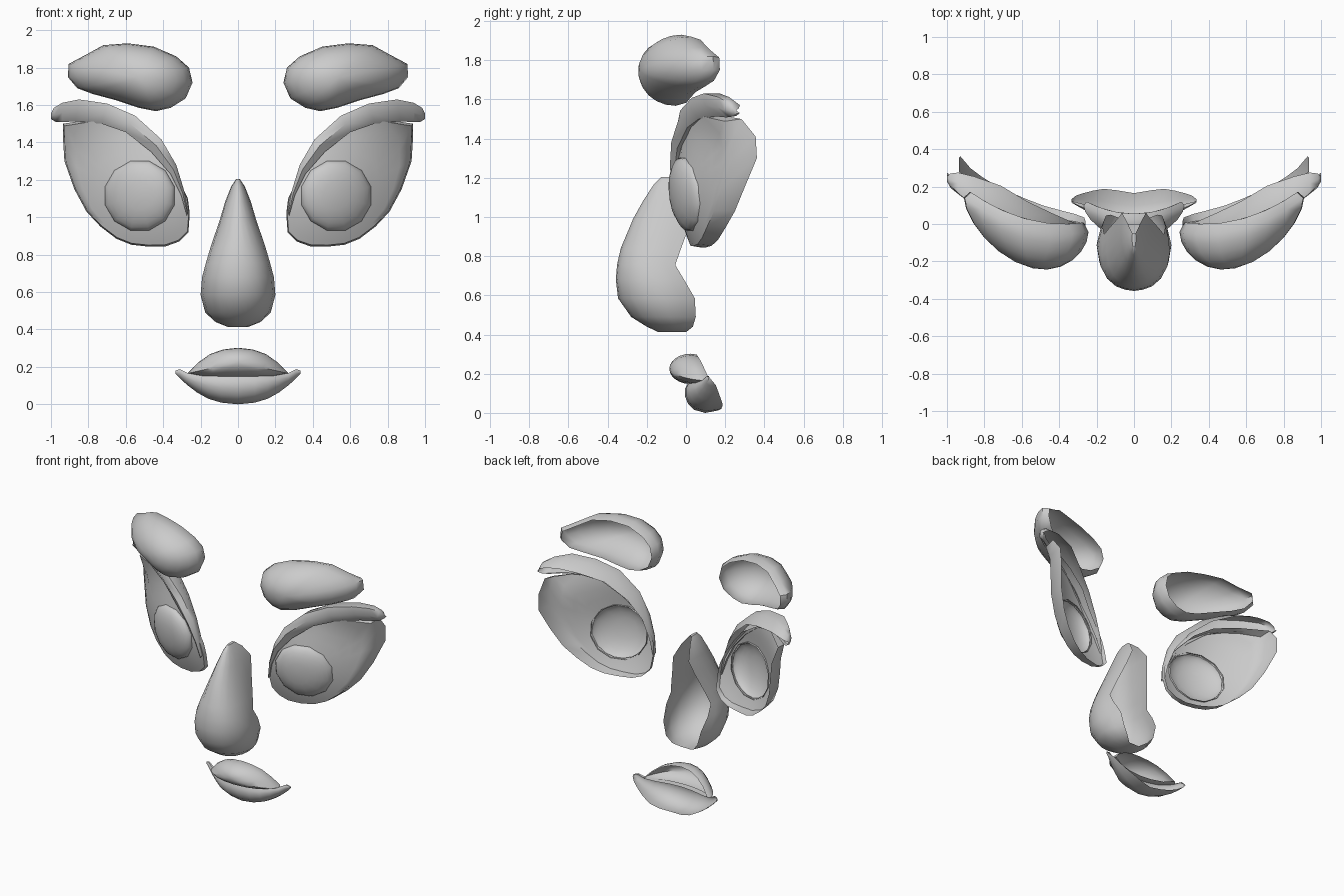
import bpy, bmesh
from math import sin, cos, atan2, radians

if "Cube" in bpy.data.objects:
    bpy.data.objects.remove(bpy.data.objects["Cube"])


def loft(name, rings, closed=True, apex=None, cap_start=False, cap_end=False, mirror=False):
    """Skin a list of equally long point rings."""
    bm = bmesh.new()
    vs = [[bm.verts.new(p) for p in r] for r in rings]
    n = len(vs[0])
    for a, b in zip(vs, vs[1:]):
        for i in range(n if closed else n - 1):
            j = (i + 1) % n
            bm.faces.new((a[i], a[j], b[j], b[i]))
    if apex:
        top = bm.verts.new(apex)
        for i in range(n):
            bm.faces.new((vs[-1][i], vs[-1][(i + 1) % n], top))
    if cap_start:
        bm.faces.new(vs[0])
    if cap_end:
        bm.faces.new(vs[-1])
    bmesh.ops.recalc_face_normals(bm, faces=bm.faces)
    me = bpy.data.meshes.new(name)
    bm.to_mesh(me)
    bm.free()
    me.polygons.foreach_set("use_smooth", [True] * len(me.polygons))
    me.set_sharp_from_angle(angle=radians(50))
    ob = bpy.data.objects.new(name, me)
    bpy.context.collection.objects.link(ob)
    if mirror:
        ob.modifiers.new("Mirror", 'MIRROR').use_mirror_merge = False
    return ob


def scaled(outline, c, s, f, dy=0.0):
    """Outline shrunk towards c in the xz plane, laid on the surface y = f(x, z)."""
    pts = [(c[0] + (x - c[0]) * s, c[1] + (z - c[1]) * s) for x, z in outline]
    return [(x, f(x, z) + dy, z) for x, z in pts]


def dome(name, outline, c, f, depth, roll=0.0, rim=1.0, power=1.0, mirror=False):
    """Open-backed bulge over an outline, with its rim rolled backwards."""
    rings = []
    if roll:
        rings.append(scaled(outline, c, rim, f, roll))
    for k in range(6):
        a = radians(15 * k)
        rings.append(scaled(outline, c, cos(a) ** power, f, -depth * sin(a)))
    return loft(name, rings, apex=(c[0], f(*c) - depth, c[1]), mirror=mirror)


# Eyebrows
brow = [(.243, 1.72), (.262, 1.80), (.33, 1.86), (.45, 1.912), (.59, 1.93), (.72, 1.92),
        (.82, 1.865), (.905, 1.82), (.91, 1.75), (.86, 1.69), (.78, 1.66), (.65, 1.625),
        (.53, 1.585), (.44, 1.567), (.36, 1.585), (.28, 1.635)]
dome("eyebrow", brow, (.54, 1.75), lambda x, z: -.055 + .7 * (x - .38) ** 2, .20,
     roll=.055, rim=.91, mirror=True)


# Eyeball shell, wrapped around the iris opening
def eye_y(x, z):
    y = -.05 + .9 * (x - .36) ** 2 + .6 * (z - 1.2) ** 2
    return y - 2.6 * max(z - 1.3, 0) ** 2 * max(x - .5, 0) / .43


eye = [(.935, 1.50), (.935, 1.41), (.928, 1.30), (.875, 1.15), (.81, 1.03), (.735, .95), (.65, .885),
       (.57, .853), (.48, .843), (.385, .845), (.315, .87), (.265, .92), (.258, 1.02),
       (.268, 1.10), (.31, 1.19), (.38, 1.29), (.48, 1.40), (.62, 1.49), (.78, 1.525)]
ic, ir = (.525, 1.115), .192
hole, front = [], []
for x, z in eye:
    a = atan2(z - ic[1], x - ic[0])
    hole.append((ic[0] + .95 * ir * cos(a), ic[1] + .95 * ir * sin(a)))
    front.append((ic[0] + .98 * (x - ic[0]), ic[1] + .97 * (z - ic[1])))
rings = [[(x, eye_y(x, z) + .03 + .13 * (x - .27) - .3 * max(z - 1.4, 0), z) for x, z in eye]]
for k in range(5):
    t = k / 4
    ring = []
    for (x, z), (u, w) in zip(front, hole):
        px, pz = x + (u - x) * t, z + (w - z) * t
        ring.append((px, eye_y(px, pz), pz))
    rings.append(ring)
loft("eyeball", rings, mirror=True)

# Irises
iris = [(ic[0] + ir * cos(radians(i * 30 + 15)), ic[1] + ir * sin(radians(i * 30 + 15))) for i in range(12)]
dome("iris", iris, ic, eye_y, .05, roll=.012, rim=.99, power=.7, mirror=True)

# Upper eyelids: upper edge (x, y, z), lower edge (x, y, z), depth to the back
lid = [((1.0, .235, 1.555), (1.0, .245, 1.525), .02),
       ((.985, .21, 1.585), (.975, .225, 1.51), .06),
       ((.94, .165, 1.612), (.94, .205, 1.508), .11),
       ((.85, .09, 1.63), (.87, .155, 1.513), .165),
       ((.70, .03, 1.608), (.73, .065, 1.50), .175),
       ((.55, -.03, 1.543), (.60, .005, 1.455), .15),
       ((.41, -.055, 1.417), (.465, -.045, 1.35), .11),
       ((.33, -.055, 1.28), (.36, -.06, 1.23), .07),
       ((.284, -.048, 1.13), (.305, -.055, 1.12), .05),
       ((.268, -.035, 1.02), (.274, -.040, 1.01), .03)]
rings = []
for u, l, d in lid:
    mx, mz, my = (u[0] + l[0]) / 2, (u[2] + l[2]) / 2, (u[1] + l[1]) / 2
    bx, bz = u[0] + (l[0] - u[0]) * .4, u[2] + (l[2] - u[2]) * .4
    bulge = .025 * min(1, (u[2] - l[2] + abs(u[0] - l[0])) / .06)
    rings.append([(l[0], l[1] + .03, l[2] + .005), l, (mx, my - bulge, mz), u,
                  (u[0], u[1] + d * .5, u[2]), (bx, u[1] + d, bz)])
loft("upper_eyelid", rings, closed=False, cap_start=True, mirror=True)

# Nose: height, half width, front y, back y, rim narrowing
stations = [(1.205, .010, -.125, -.05, .9), (1.165, .036, -.165, .0, .9), (1.08, .070, -.22, .06, .9),
            (.99, .096, -.27, .03, .9), (.84, .147, -.333, -.025, .92), (.755, .172, -.352, -.055, .93),
            (.68, .192, -.358, -.01, .87), (.585, .20, -.347, .045, .75), (.49, .175, -.28, .05, .72),
            (.44, .12, -.20, .035, .72), (.412, .05, -.14, .0, .8)]
half = [(.25, .02), (.5, .07), (.75, .19), (.93, .38), (1, .6)]
rings = []
for z, w, f, b, e in stations:
    side = half + [((1 + e) / 2 + .02, .82), (e, 1)]
    section = [(-a, t) for a, t in reversed(side)] + [(0, 0)] + side
    rings.append([(w * a, f + (b - f) * t, z) for a, t in section])
loft("nose", rings, closed=False, cap_start=True, cap_end=True)

# Upper lip
right = [(0, .302), (.08, .293), (.15, .268), (.215, .222), (.27, .165), (.19, .15), (.1, .148), (0, .147)]
upper = right + [(-x, z) for x, z in reversed(right) if x > 0]
dome("upper_lip", upper, (0, .225), lambda x, z: .025 + 1.0 * x * x, .11, roll=.03, rim=.94)

# Lower lip: x, top z, bottom z, front y, back y
lip = [(0, .155, .0, -.005, .165), (.09, .155, .009, .0, .18), (.16, .156, .03, .018, .188),
       (.22, .160, .064, .05, .178), (.27, .168, .102, .078, .165), (.31, .188, .138, .10, .152),
       (.335, .180, .164, .115, .132)]
section = [(.02, .32), (0, .1), (.2, 0), (.45, .0), (.7, .09), (.9, .28), (1, .6), (.92, 1)]
stations = [(-s[0], *s[1:]) for s in reversed(lip[1:])] + lip
loft("lower_lip", [[(x, f + (b - f) * u, t + (o - t) * v) for v, u in section] for x, t, o, f, b in stations],
     closed=False, cap_start=True, cap_end=True)
